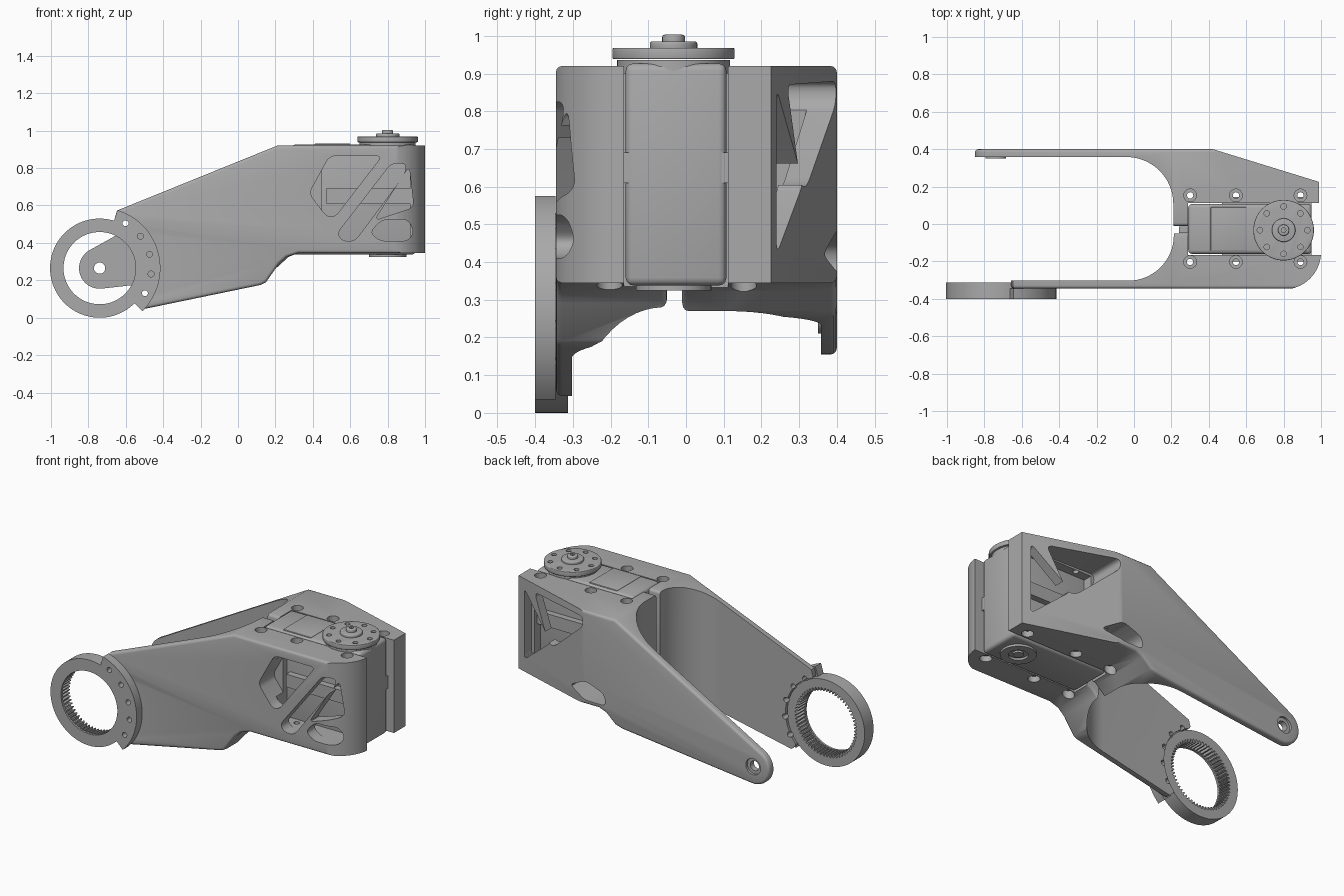
import bpy, bmesh
from math import sin, cos, radians, pi
from mathutils import Vector, Matrix

if "Cube" in bpy.data.objects:
    bpy.data.objects.remove(bpy.data.objects["Cube"])

grey = bpy.data.materials.new("light grey")
grey.use_nodes = True
COLOUR = (0.4, 0.4, 0.4, 1)
grey.diffuse_color = COLOUR
grey.node_tree.nodes["Principled BSDF"].inputs["Base Color"].default_value = COLOUR

PIVOT = (-0.74, 0.265)      # x, z of the joint axis
HORN = (0.8, -0.033)        # x, y of the output axis


def arc(cx, cy, r, a, b, n=16):
    return [(cx + r * cos(radians(a + (b - a) * i / n)),
             cy + r * sin(radians(a + (b - a) * i / n))) for i in range(n + 1)]


def rounded(points, r, n=5):
    """Replace each corner with a small curve."""
    out = []
    for i, p in enumerate(points):
        p, a, b = Vector(p), Vector(points[i - 1]), Vector(points[(i + 1) % len(points)])
        s = p + (a - p).normalized() * min(r, (a - p).length * 0.45)
        e = p + (b - p).normalized() * min(r, (b - p).length * 0.45)
        for k in range(n + 1):
            t = k / n
            out.append(s * (1 - t) ** 2 + p * 2 * t * (1 - t) + e * t * t)
    return out


def prism(name, points, axis, lo, hi):
    """Extrude a profile: axis z takes (x, y) points, axis y takes (x, z)."""
    bm = bmesh.new()
    vs = [bm.verts.new((p[0], p[1], lo) if axis == "z" else (p[0], lo, p[1])) for p in points]
    face = bm.faces.new(vs)
    new = bmesh.ops.extrude_face_region(bm, geom=[face])["geom"]
    step = Vector((0, 0, hi - lo) if axis == "z" else (0, hi - lo, 0))
    bmesh.ops.translate(bm, vec=step, verts=[g for g in new if isinstance(g, bmesh.types.BMVert)])
    bmesh.ops.recalc_face_normals(bm, faces=bm.faces)
    mesh = bpy.data.meshes.new(name)
    bm.to_mesh(mesh)
    bm.free()
    mesh.materials.append(grey)
    ob = bpy.data.objects.new(name, mesh)
    bpy.context.collection.objects.link(ob)
    return ob


def box(name, x0, x1, y0, y1, z0, z1):
    return prism(name, [(x0, y0), (x1, y0), (x1, y1), (x0, y1)], "z", z0, z1)


def disc(name, centre, r, axis, lo, hi, n=32):
    return prism(name, arc(*centre, r, 0, 360 - 360 / n, n - 1), axis, lo, hi)


def apply(ob):
    graph = bpy.context.evaluated_depsgraph_get()
    mesh = bpy.data.meshes.new_from_object(ob.evaluated_get(graph))
    ob.modifiers.clear()
    ob.data = mesh


def bevel(ob, width, angle=60):
    m = ob.modifiers.new("bevel", "BEVEL")
    m.width, m.segments, m.limit_method, m.angle_limit = width, 3, "ANGLE", radians(angle)
    apply(ob)
    return ob


def boolean(ob, others, operation="DIFFERENCE"):
    for other in others:
        m = ob.modifiers.new("boolean", "BOOLEAN")
        m.operation, m.solver, m.object = operation, "EXACT", other
        apply(ob)
        bpy.data.objects.remove(other)
    return ob


# Front half of the bracket: plan shape crossed with side shape
front_plan = ([(-0.9, -0.37), (0.8, -0.37)] + arc(0.8, -0.15, 0.2, -90, 0)
              + [(1, 0), (0.21, 0)] + arc(-0.03, -0.06, 0.243, 0, -90) + [(-0.9, -0.303)])
front_side = (arc(*PIVOT, 0.27, 73, -44, 24)
              + [(-0.51, 0.045), (0.12, 0.175), (0.15, 0.19), (0.22, 0.29), (0.26, 0.325),
                 (0.32, 0.345), (1.05, 0.345), (1.05, 0.92), (0.21, 0.92), (-0.647, 0.573)])
front = bevel(prism("front_bracket", front_side, "y", -0.345, -0.05), 0.016)
boolean(front, [prism("plan", front_plan, "z", -0.2, 1.2)], "INTERSECT")

# Back half of the bracket with the long pivot arm
back_plan = ([(-0.9, 0.358)] + arc(-0.04, 0.108, 0.25, 90, 0)
             + [(0.21, -0.1), (0.99, -0.1), (0.99, 0.225), (0.39, 0.41), (-0.9, 0.41)])
back_side = (arc(*PIVOT, 0.11, 119, 277)
             + [(0.16, 0.255), (0.21, 0.27), (0.27, 0.325), (0.32, 0.345),
                (1.05, 0.345), (1.05, 0.92), (0.21, 0.92)])
back = bevel(prism("back_bracket", back_side, "y", -0.01, 0.4), 0.016)
boolean(back, [prism("plan", back_plan, "z", -0.2, 1.2)], "INTERSECT")

# Hollow core, motor slot and screw holes in both halves
cavity = [(0.45, -0.27), (0.92, -0.27), (0.92, 0.19), (0.45, 0.32)]
for half, y, sign in ((front, -0.203, -1), (back, 0.153, 1)):
    cuts = [prism("cavity", cavity, "z", 0.41, 0.865),
            box("slot", 0.29, 1.1, -0.165, 0.112, 0.2, 1.1)]
    for x in (0.3, 0.545, 0.89):
        cuts += [disc("sink", (x, y), 0.034, "z", z, z + 0.1, 24) for z in (0.885, 0.28)]
        cuts.append(disc("bore", (x, y), 0.017, "z", 0.3, 1.0, 16))
    boolean(half, cuts)

# Truss windows
front_windows = [
    [(0.38, 0.665), (0.49, 0.865), (0.77, 0.865), (0.52, 0.54), (0.475, 0.54)],
    [(0.82, 0.825), (0.9, 0.825), (0.89, 0.765), (0.625, 0.41), (0.56, 0.41), (0.53, 0.45)],
    [(0.915, 0.81), (0.94, 0.59), (0.73, 0.52)],
    [(0.705, 0.455), (0.77, 0.525), (0.91, 0.525), (0.94, 0.46), (0.91, 0.41), (0.76, 0.41)]]
back_windows = [
    [(0.94, 0.86), (0.94, 0.42), (0.71, 0.61)],
    [(0.85, 0.87), (0.43, 0.88), (0.43, 0.82), (0.68, 0.6), (0.73, 0.6)],
    [(0.54, 0.42), (0.41, 0.49), (0.28, 0.44), (0.27, 0.37), (0.41, 0.37)]]
boolean(front, [prism("window", rounded(w, 0.035), "y", -0.5, -0.2) for w in front_windows])
boolean(back, [prism("window", rounded(w, 0.035), "y", 0.17, 0.5) for w in back_windows])

# Pivot boss and hole at the end of the back arm
boolean(back, [disc("boss", PIVOT, 0.055, "y", 0.35, 0.37)], "UNION")
boolean(back, [disc("hole", PIVOT, 0.03, "y", 0.3, 0.5), disc("sink", PIVOT, 0.05, "y", 0.385, 0.5)])

# Internal ring gear with a bolted flange
ring = disc("ring_gear", PIVOT, 0.265, "y", -0.4, -0.313, 96)
flange = (arc(*PIVOT, 0.325, -45, 73, 40) + arc(*PIVOT, 0.23, 73, -45, 40))
boolean(ring, [prism("flange", flange, "y", -0.4, -0.3455)], "UNION")
teeth = 60
gear = []
for i in range(teeth):
    for part, r in ((0, 0.193), (0.3, 0.193), (0.5, 0.211), (0.8, 0.211)):
        a = 2 * pi * (i + part) / teeth
        gear.append((PIVOT[0] + r * cos(a), PIVOT[1] + r * sin(a)))
boolean(ring, [disc("opening", PIVOT, 0.193, "y", -0.5, -0.2, 96),
               prism("teeth", gear, "y", -0.388, -0.2)])
for a in (60, 38, 15.5, -6.5, -29):
    p = arc(*PIVOT, 0.277, a, a, 1)[0]
    for part in (ring, front):
        boolean(part, [disc("bolt_hole", p, 0.016, "y", -0.5, -0.2, 16)])

# Motor case, its mounting ears and top panel
case = bevel(box("motor_case", 0.29, 0.95, -0.16, 0.107, 0.338, 0.927), 0.02)
ears = box("motor_ears", 0.47, 0.948, -0.2, 0.145, 0.61, 0.69)
panel = bevel(box("motor_panel", 0.41, 0.6, -0.145, 0.09, 0.9, 0.932), 0.004)
collar = disc("motor_collar", HORN, 0.15, "z", 0.9, 0.936, 48)
tab = box("wire_tab", 0.24, 0.3, -0.047, -0.013, 0.4, 0.88)

# Output horn with screw circle and centre bolt
horn = bevel(disc("output_horn", HORN, 0.162, "z", 0.938, 0.968, 64), 0.004)
for a in range(0, 360, 45):
    p = arc(*HORN, 0.127, a, a, 1)[0]
    boolean(horn, [disc("horn_hole", p, 0.015, "z", 0.9, 1.1, 16)])
hub = bevel(disc("horn_hub", HORN, 0.063, "z", 0.96, 0.985), 0.006)
bolt = bevel(disc("horn_bolt", HORN, 0.03, "z", 0.97, 1.003, 24), 0.006)
boolean(bolt, [disc("socket", HORN, 0.014, "z", 0.985, 1.1, 6)])

# Idler bearing underneath
idler = disc("idler_bearing", HORN, 0.1, "z", 0.325, 0.345, 48)
boolean(idler, [disc("seat", HORN, 0.055, "z", 0.3, 0.338)])
idler_bolt = disc("idler_bolt", HORN, 0.03, "z", 0.327, 0.345, 24)

# Smooth the curves and keep crisp edges
bpy.ops.object.select_all(action="DESELECT")
parts = [front, back, ring, case, ears, panel, collar, tab, horn, hub, bolt, idler, idler_bolt]
for ob in parts:
    ob.select_set(True)
bpy.context.view_layer.objects.active = front
bpy.ops.object.shade_smooth_by_angle(angle=radians(32))
